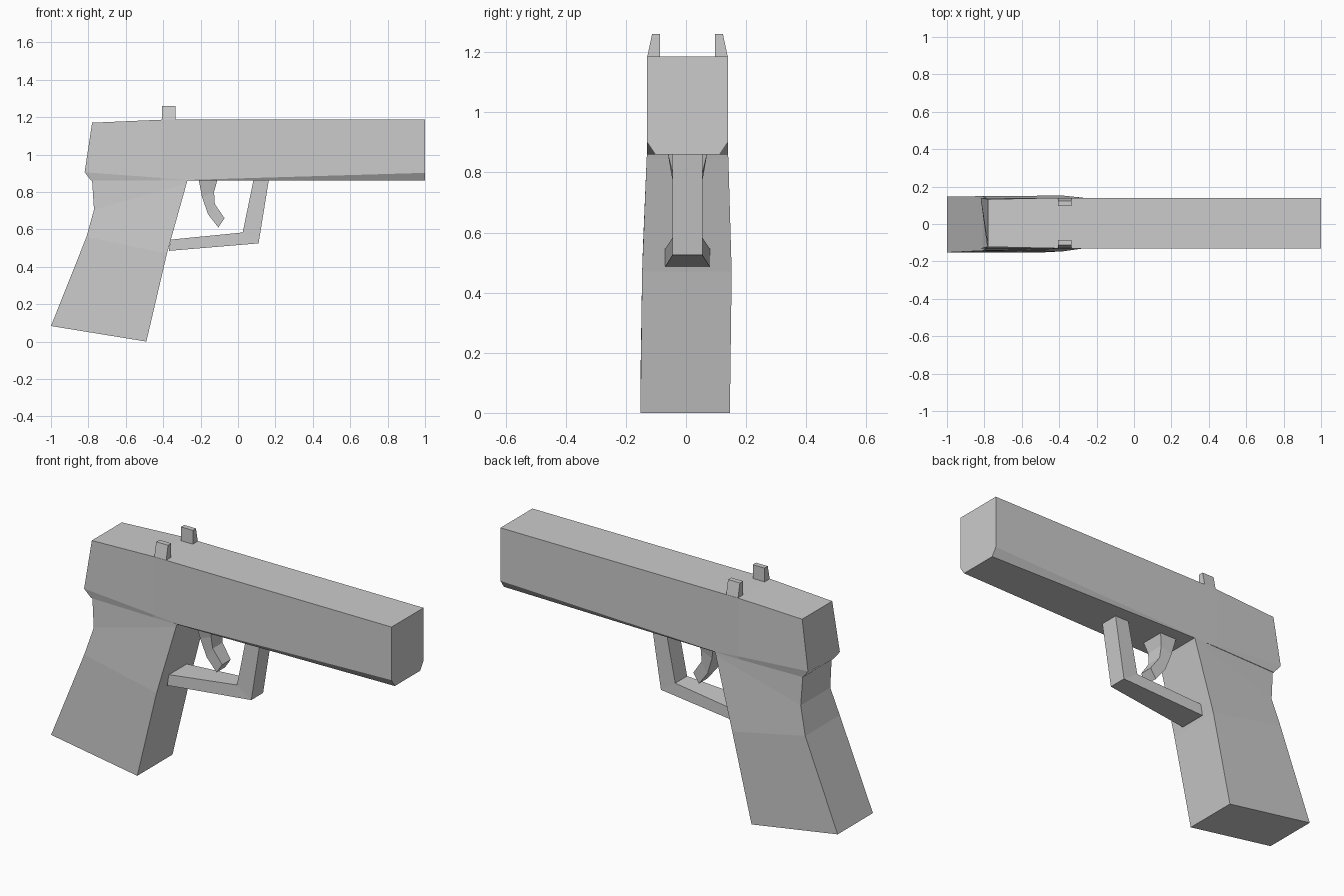
import bpy, bmesh

if "Cube" in bpy.data.objects:
    bpy.data.objects.remove(bpy.data.objects["Cube"])


def loft(name, rings):
    """Bridge matching vertex rings and cap both ends."""
    bm = bmesh.new()
    loops = [[bm.verts.new(p) for p in ring] for ring in rings]
    n = len(loops[0])
    for a, b in zip(loops, loops[1:]):
        for i in range(n):
            j = (i + 1) % n
            bm.faces.new((a[i], a[j], b[j], b[i]))
    bm.faces.new(loops[0][::-1])
    bm.faces.new(loops[-1])
    bmesh.ops.recalc_face_normals(bm, faces=bm.faces)
    mesh = bpy.data.meshes.new(name)
    bm.to_mesh(mesh)
    bm.free()
    ob = bpy.data.objects.new(name, mesh)
    bpy.context.collection.objects.link(ob)
    return ob


def bar_ring(x1, z1, w1, x2, z2, w2, cy=0.005):
    """Four-sided ring across y between two side-view points with half widths."""
    return [(x1, cy - w1, z1), (x2, cy - w2, z2), (x2, cy + w2, z2), (x1, cy + w1, z1)]


def slide_ring(top, mid, low, cy=0.005):
    """Six-sided slide section; each level is (x, z, half width)."""
    levels = (top, mid, low)
    return ([(x, cy - w, z) for x, z, w in levels]
            + [(x, cy + w, z) for x, z, w in reversed(levels)])


# Slide, with lower edges bevelled progressively towards the muzzle
loft("slide", [
    slide_ring((-0.78, 1.17, 0.127), (-0.82, 0.905, 0.135), (-0.785, 0.86, 0.125)),
    slide_ring((-0.41, 1.186, 0.135), (-0.41, 0.875, 0.135), (-0.41, 0.86, 0.134)),
    slide_ring((-0.27, 1.186, 0.135), (-0.27, 0.864, 0.135), (-0.27, 0.86, 0.134)),
    slide_ring((1.0, 1.186, 0.135), (1.0, 0.902, 0.135), (1.0, 0.86, 0.107)),
])

# Grip, rings run from butt to neck
loft("grip", [
    bar_ring(-1.0, 0.083, 0.149, -0.49, 0.0, 0.149, -0.003),
    bar_ring(-0.81, 0.56, 0.146, -0.38, 0.47, 0.149, 0.003),
    bar_ring(-0.77, 0.705, 0.125, -0.275, 0.845, 0.136),
    bar_ring(-0.78, 0.86, 0.122, -0.27, 0.862, 0.135),
])

# Trigger guard
loft("trigger_guard", [
    bar_ring(-0.37, 0.485, 0.075, -0.36, 0.545, 0.075),
    bar_ring(0.11, 0.525, 0.05, 0.025, 0.583, 0.05),
    bar_ring(0.165, 0.865, 0.05, 0.083, 0.865, 0.05),
])

# Trigger
loft("trigger", [
    bar_ring(-0.21, 0.865, 0.066, -0.11, 0.865, 0.066),
    bar_ring(-0.193, 0.775, 0.05, -0.128, 0.80, 0.05),
    bar_ring(-0.16, 0.68, 0.042, -0.124, 0.735, 0.042),
    bar_ring(-0.105, 0.61, 0.036, -0.072, 0.66, 0.036),
])

# Pair of sights with sloping outer faces
for side, label in ((-1, "near"), (1, "far")):
    def sight_ring(x):
        return [(x, 0.005 + side * y, z) for y, z in
                ((0.135, 1.18), (0.118, 1.26), (0.091, 1.26), (0.091, 1.18))]
    loft("sight_" + label, [sight_ring(-0.405), sight_ring(-0.335)])
